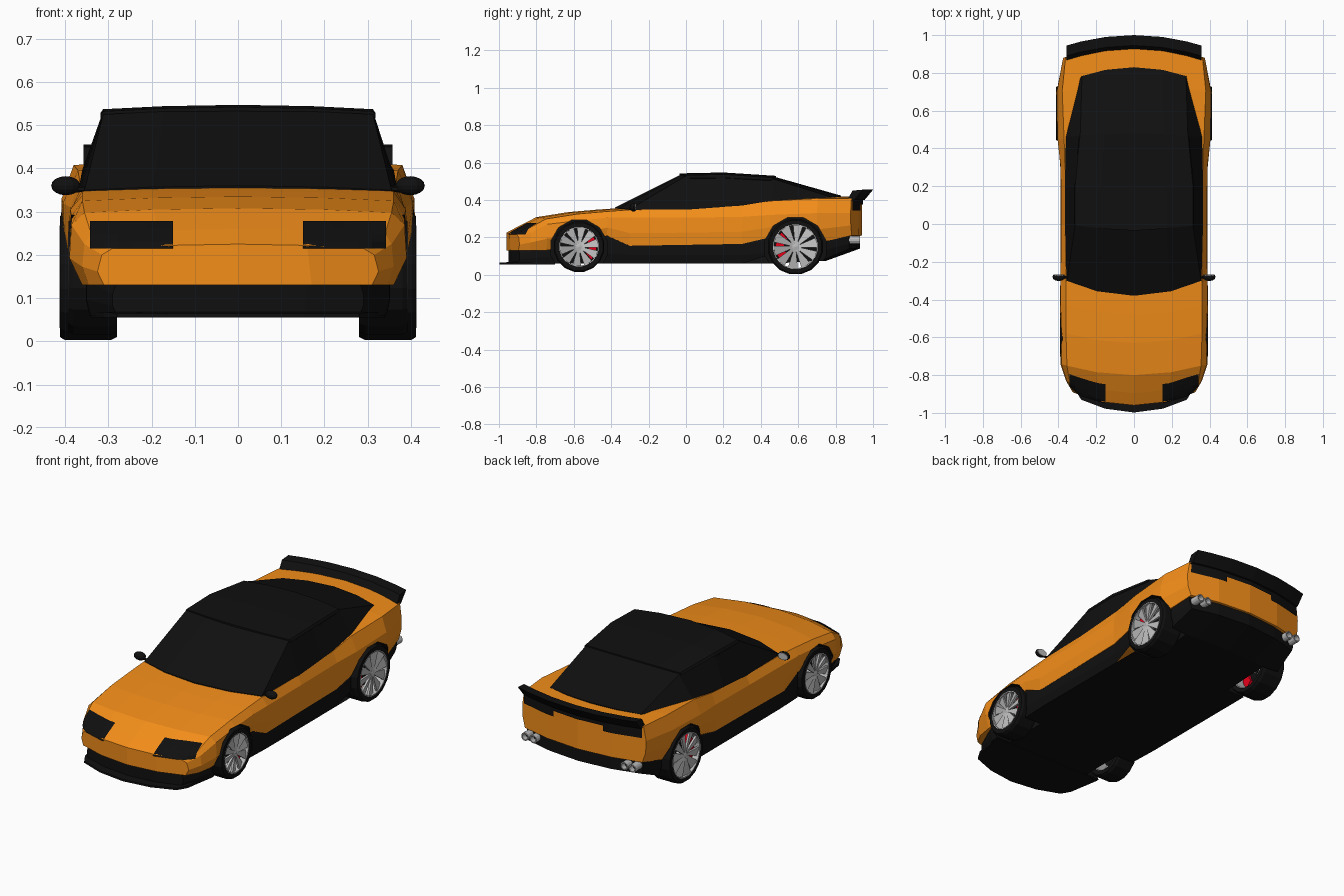
import bpy, bmesh, math
from mathutils import Vector
from mathutils.bvhtree import BVHTree

if "Cube" in bpy.data.objects:
    bpy.data.objects.remove(bpy.data.objects["Cube"])


def mat(name, c):
    m = bpy.data.materials.new(name)
    m.diffuse_color = (*c, 1)
    m.use_nodes = True
    m.node_tree.nodes["Principled BSDF"].inputs["Base Color"].default_value = m.diffuse_color
    return m


ORANGE = mat("orange_paint", (0.9, 0.27, 0.01))
BLACK = mat("black_trim", (0.005, 0.005, 0.005))
RED = mat("red_caliper", (0.8, 0.0, 0.01))
GREY = mat("light_metal", (0.5, 0.5, 0.5))


def finish(name, bm, *mats):
    bmesh.ops.recalc_face_normals(bm, faces=bm.faces)
    me = bpy.data.meshes.new(name)
    bm.to_mesh(me)
    bm.free()
    for m in mats:
        me.materials.append(m)
    ob = bpy.data.objects.new(name, me)
    bpy.context.collection.objects.link(ob)
    return ob


def loft(name, rings, caps, *mats):
    bm = bmesh.new()
    vs = [[bm.verts.new(p) for p in r] for r in rings]
    n = len(rings[0])
    for a, b in zip(vs, vs[1:]):
        for i in range(n):
            j = (i + 1) % n
            bm.faces.new((a[i], a[j], b[j], b[i]))
    for r in (vs[0], vs[-1]):
        for c in caps:
            bm.faces.new([r[i] for i in c])
    return finish(name, bm, *mats)


CAPS = [(0, 1, 6, 7), (1, 2, 3, 4, 5, 6), (0, 7, 8, 13), (13, 8, 9, 10, 11, 12)]


def section(y, bow, wb, wm, ws, wt, zb, zs, zt, crown=0.01):
    """Symmetric cross-section, bowed lengthwise towards the centre line."""
    half = [(0, zb), (.55 * wb, zb), (wb, zb), (wm, zb + .45 * (zs - zb)), (ws, zs),
            (wt, zt), (.55 * wt, zt + crown * .7), (0, zt + crown)]
    pts = half + [(-x, z) for x, z in half[6:0:-1]]
    w = max(wb, wm, ws, wt)
    return [(x, y + bow * (1 - (x / w) ** 2), z) for x, z in pts]


def lathe(name, prof, n, m, loc=(0, 0, 0), axis='X', closed=True):
    """Revolve (along, radius) profile around the x or y axis."""
    bm = bmesh.new()
    rings = []
    for k in range(n):
        a = 2 * math.pi * (k + .5) / n
        c, s = math.cos(a), math.sin(a)
        rings.append([bm.verts.new(Vector(loc) + Vector((h, r * c, r * s) if axis == 'X' else (r * c, h, r * s)))
                      for h, r in prof])
    cnt = len(prof)
    for k in range(n):
        a, b = rings[k], rings[(k + 1) % n]
        for i in range(cnt if closed else cnt - 1):
            j = (i + 1) % cnt
            bm.faces.new((a[i], a[j], b[j], b[i]))
    return finish(name, bm, m)


# Orange shell: y, bow, half-widths (bottom, mid, shoulder, top), heights (bottom, shoulder, top)
shell = loft("body_shell", [section(*s) for s in (
    (-.89, -.07, .31, .325, .315, .29, .13, .20, .215),
    (-.83, -.065, .345, .36, .355, .34, .13, .225, .25),
    (-.74, -.06, .36, .39, .385, .355, .13, .27, .298),
    (-.57, -.06, .375, .392, .385, .36, .16, .29, .325),
    (-.42, -.06, .38, .392, .388, .36, .21, .305, .338),
    (-.30, -.05, .383, .39, .388, .36, .155, .305, .347),
    (0, 0, .383, .39, .386, .365, .16, .305, .35),
    (.30, 0, .385, .39, .388, .366, .165, .31, .37),
    (.45, 0, .39, .402, .405, .37, .20, .32, .395),
    (.70, .03, .39, .41, .408, .38, .17, .33, .408),
    (.88, .06, .355, .372, .375, .362, .21, .33, .408))], CAPS, ORANGE, BLACK)

# Black sills, floor and rear diffuser
floor = loft("lower_body", [section(*s) for s in (
    (-.89, -.06, .28, .29, .29, .28, .06, .11, .14),
    (-.74, -.05, .34, .35, .35, .33, .06, .14, .20),
    (-.42, 0, .365, .38, .38, .37, .06, .18, .24),
    (-.28, 0, .37, .382, .382, .37, .06, .16, .20),
    (.30, 0, .37, .382, .382, .37, .06, .16, .20),
    (.46, 0, .37, .388, .39, .37, .06, .19, .24),
    (.72, .03, .36, .38, .38, .36, .075, .19, .23),
    (.87, .06, .34, .35, .355, .345, .14, .20, .23))], CAPS, BLACK, BLACK)

# Wheel arch cut-outs
AXLES = (("front", -.572, .137, .106, .392, .155), ("rear", .585, .15, .12, .412, .168))
for label, y, R, rim, xo, arch in AXLES:
    for s in (1, -1):
        cut = lathe("arch_cutter", [(s * .26, 0.0001), (s * .26, arch), (s * .6, arch), (s * .6, 0.0001)],
                    12, ORANGE, (0, y, .143))
        cut.data.materials.append(BLACK)
        for p in cut.data.polygons:
            p.material_index = 1
        for ob in (shell, floor):
            mod = ob.modifiers.new("arch", 'BOOLEAN')
            mod.operation, mod.solver, mod.object = 'DIFFERENCE', 'EXACT', cut
            bpy.context.view_layer.objects.active = ob
            bpy.ops.object.modifier_apply(modifier=mod.name)
        bpy.data.objects.remove(cut)

# Glasshouse and roof panel
loft("glasshouse", [section(*s) for s in (
    (-.30, -.08, .358, .358, .357, .355, .335, .346, .35),
    (0, -.03, .367, .366, .365, .312, .34, .355, .525),
    (.2, 0, .367, .366, .366, .312, .34, .366, .532),
    (.46, .02, .36, .36, .36, .285, .36, .397, .512),
    (.78, .05, .285, .285, .285, .275, .38, .408, .413))], CAPS, BLACK)
loft("roof_panel", [section(*s) for s in (
    (0, -.035, .312, .317, .317, .312, .51, .523, .532),
    (.2, 0, .312, .318, .318, .312, .51, .528, .537),
    (.46, .02, .285, .292, .292, .287, .50, .512, .519))], CAPS, BLACK)

# Front splitter
loft("front_splitter", [section(*s, 0) for s in (
    (-.93, -.068, .28, .28, .28, .28, .055, .06, .065),
    (-.88, -.06, .31, .31, .31, .31, .055, .06, .068),
    (-.70, 0, .34, .34, .34, .34, .055, .06, .068))], CAPS, BLACK)

# Rear wing swept across the tail
wing = [(.915, .395), (.945, .45), (1.0, .455), (.955, .40)]
loft("rear_wing", [[(x, y - .055 * (x / .357) ** 2, z) for y, z in wing]
                   for x in (-.357, -.28, -.15, 0, .15, .28, .357)], [(0, 1, 2, 3)], BLACK)

# Lamps laid onto the shell surface
bm = bmesh.new()
bm.from_mesh(shell.data)
tree = BVHTree.FromBMesh(bm)
bm.free()


def lamp(name, x0, x1, z0, z1, d, nx=6, nz=4):
    for s in (1, -1):
        b = bmesh.new()
        g = {}
        for i in range(nx + 1):
            for j in range(nz + 1):
                x, z = s * (x0 + (x1 - x0) * i / nx), z0 + (z1 - z0) * j / nz
                hit = tree.ray_cast(Vector((x, -2 * d, z)), Vector((0, d, 0)))[0]
                if hit:
                    g[i, j] = b.verts.new((x, hit.y - d * .006, z))
        for i in range(nx):
            for j in range(nz):
                q = [(i, j), (i + 1, j), (i + 1, j + 1), (i, j + 1)]
                if all(k in g for k in q):
                    b.faces.new([g[k] for k in q])
        ob = finish(name, b, BLACK)
        if sum(p.normal.y for p in ob.data.polygons) * d > 0:
            ob.data.flip_normals()


lamp("headlight", .15, .342, .215, .278, 1)
lamp("tail_light", .15, .358, .345, .402, -1)
lamp("tail_strip", 0, .15, .375, .402, -1)

# Wheels: tyre, barrel, turbine spokes, hub, brake disc and caliper
for label, y, R, rim, xo, arch in AXLES:
    for s in (1, -1):
        c = (0, y, .15)
        prof = [(.28, rim), (.28, R * .95), (.295, R), (xo - .012, R), (xo, R * .95), (xo, rim)]
        lathe(label + "_tyre", [(s * a, r) for a, r in prof], 16, BLACK, c)
        lathe(label + "_rim_barrel", [(s * .285, rim), (s * (xo + .001), rim),
                                      (s * (xo + .001), rim - .005), (s * .285, rim - .005)], 20, GREY, c)
        lathe(label + "_hub", [(s * (xo - .07), .02), (s * (xo - .006), .02), (s * (xo - .002), .0005)],
              10, GREY, c, closed=False)
        lathe(label + "_brake_disc", [(s * (xo - .06), .0005), (s * (xo - .06), rim * .6),
                                      (s * (xo - .05), rim * .6), (s * (xo - .05), .0005)], 16, BLACK, c)
        bm = bmesh.new()
        for k in range(10):
            a = 2 * math.pi * k / 10
            pts = [(.015, -.3, .004), (.018, .5, .008), (rim * .98, .42, .014), (rim * .98, -.03, .001)]
            fr, bk = [], []
            for r, t, dx in pts:
                yy, zz = y + r * math.cos(a + t), .15 + r * math.sin(a + t)
                fr.append(bm.verts.new((s * (xo - dx), yy, zz)))
                bk.append(bm.verts.new((s * (xo - dx - .012), yy, zz)))
            bm.faces.new(fr)
            bm.faces.new(bk[::-1])
            for i in range(4):
                j = (i + 1) % 4
                bm.faces.new((fr[i], bk[i], bk[j], fr[j]))
        finish(label + "_spokes", bm, GREY)
        mid = 0 if label == "front" else math.pi
        loft(label + "_caliper", [[(s * x, y + r * math.cos(mid + t), .15 + r * math.sin(mid + t))
                                   for x, r in ((xo - .075, rim * .5), (xo - .03, rim * .5),
                                                (xo - .03, rim * .9), (xo - .075, rim * .9))]
                                  for t in (-.8, -.4, 0, .4, .8)], [(0, 1, 2, 3)], RED)

# Door mirrors: black housing, stalk and grey glass
for s in (1, -1):
    bm = bmesh.new()
    bmesh.ops.create_uvsphere(bm, u_segments=12, v_segments=8, radius=1)
    for v in bm.verts:
        v.co = (s * .398 + v.co.x * .034, -.28 + min(v.co.y, .4) * .022, .36 + v.co.z * .022)
    finish("mirror_housing", bm, BLACK)
    lathe("mirror_stalk", [(s * .345, .006), (s * .385, .008)], 6, BLACK, (0, -.282, .352), closed=False)
    g = lathe("mirror_glass", [(-.27, .0002), (-.27, 1), (-.274, 1), (-.274, .0002)], 12, GREY, axis='Y')
    for v in g.data.vertices:
        v.co = (s * .398 + v.co.x * .03, v.co.y + .002, .36 + v.co.z * .019)

# Twin exhaust pipes on each side
for x in (-.325, -.275, .275, .325):
    lathe("exhaust_pipe", [(.84, .022), (.93, .022), (.93, .016), (.84, .016)], 12, GREY, (x, 0, .185), 'Y')
    lathe("exhaust_bore", [(.90, .0003), (.90, .017), (.895, .017), (.895, .0003)], 12, BLACK, (x, 0, .185), 'Y')
